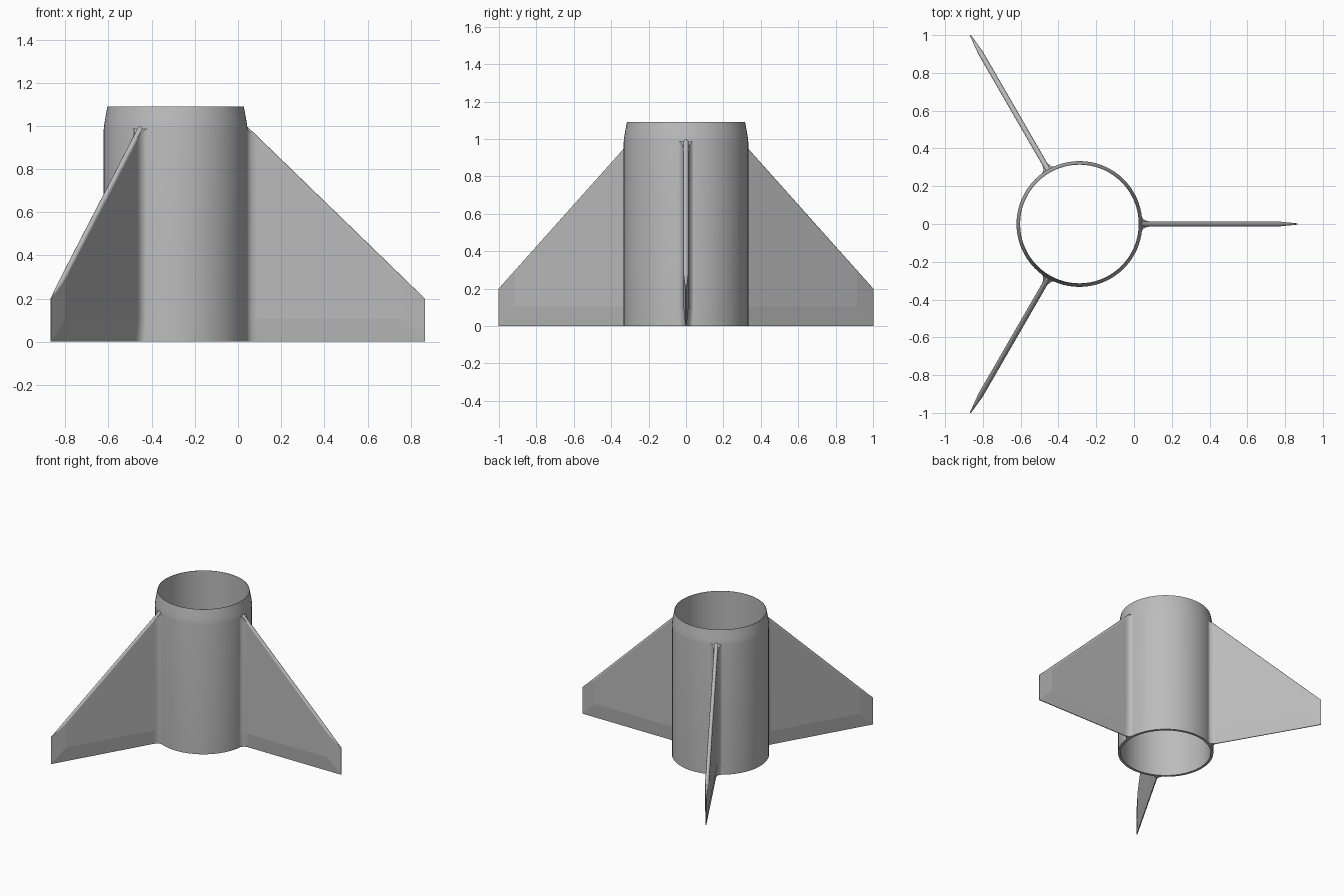
import bpy, bmesh, math
from mathutils import Matrix, Vector

cube = bpy.data.objects.get("Cube")
if cube:
    bpy.data.objects.remove(cube, do_unlink=True)

CENTRE_X = -0.289
R = 0.333            # body radius
TIP = 1.155          # fin tip radius
HALF = 0.014         # fin half thickness
EDGE = 0.003         # half thickness of the sharpened edges
BEVEL = 0.108        # width of the sharpened border
ROOT = 0.325         # fin root, buried in the wall

grey = bpy.data.materials.new("plain grey")
grey.use_nodes = True
colour = (0.5, 0.5, 0.5, 1)
grey.diffuse_color = colour
grey.node_tree.nodes["Principled BSDF"].inputs["Base Color"].default_value = colour


def finish(bm, name, angle=0.0, smooth=True):
    bmesh.ops.remove_doubles(bm, verts=bm.verts, dist=1e-5)
    bmesh.ops.recalc_face_normals(bm, faces=bm.faces)
    mesh = bpy.data.meshes.new(name)
    bm.to_mesh(mesh)
    bm.free()
    mesh.materials.append(grey)
    obj = bpy.data.objects.new(name, mesh)
    bpy.context.collection.objects.link(obj)
    obj.matrix_world = Matrix.Translation((CENTRE_X, 0, 0)) @ Matrix.Rotation(angle, 4, 'Z')
    if smooth:
        bpy.ops.object.select_all(action='DESELECT')
        obj.select_set(True)
        bpy.context.view_layer.objects.active = obj
        bpy.ops.object.shade_smooth_by_angle(angle=math.radians(35))
    return obj


def add_face(bm, points, side):
    bm.faces.new([bm.verts.new((x, y * side, z)) for x, y, z in points])


def leading_z(r):
    # height of the sloping front edge at a given radius
    return 0.2 + 0.969 * (TIP - r)


# Hollow body tube with a tapered shoulder
def build_tube():
    bm = bmesh.new()
    inner = 0.314
    profile = [(inner, 0), (R, 0), (R, 0.985), (0.331, 1.005),
               (0.326, 1.035), (0.316, 1.09), (inner, 1.09)]
    verts = [bm.verts.new((r, 0, z)) for r, z in profile]
    edges = [bm.edges.new((verts[i], verts[(i + 1) % len(verts)])) for i in range(len(verts))]
    bmesh.ops.spin(bm, geom=verts + edges, cent=(0, 0, 0), axis=(0, 0, 1),
                   angle=math.tau, steps=72, use_merge=False)
    finish(bm, "body_tube")


# Fin: flat panel, sharpened lower and outer borders, rounded sloping edge
def build_fin(name, angle):
    bm = bmesh.new()
    inset = TIP - BEVEL
    a, b = (ROOT, HALF, BEVEL), (inset, HALF, BEVEL)
    low_root, low_tip, high_tip = (ROOT, EDGE, 0), (TIP, EDGE, 0), (TIP, EDGE, 0.2)
    steps = 5

    def rounded(r, i):
        t = i / steps * math.pi / 2
        return (r, HALF * math.cos(t), leading_z(r) - 0.02 * (1 - math.sin(t)))

    tip_row = [rounded(inset, i) for i in range(steps + 1)]
    root_row = [rounded(ROOT, i) for i in range(steps + 1)]
    mid = lambda p: (p[0], 0, p[2])
    for side in (1, -1):
        add_face(bm, (a, b, tip_row[0], root_row[0]), side)
        add_face(bm, (low_root, low_tip, b, a), side)
        add_face(bm, (low_tip, high_tip, tip_row[0], b), side)
        for i in range(steps):
            add_face(bm, (root_row[i], tip_row[i], tip_row[i + 1], root_row[i + 1]), side)
            add_face(bm, (tip_row[i], high_tip, tip_row[i + 1]), side)
        add_face(bm, (tip_row[-1], high_tip, mid(high_tip)), side)
        add_face(bm, (low_root, mid(low_root), mid(low_tip), low_tip), side)
        add_face(bm, (low_tip, mid(low_tip), mid(high_tip), high_tip), side)
    finish(bm, name, angle, smooth=False)


# Concave blend between fin and body, following the fin's thickness
def build_fillet(name, angle):
    bm = bmesh.new()
    steps = 8
    reach, spread = 0.375, 0.046
    wall = math.sqrt(R * R - spread * spread) - 0.001

    def row(half, level):
        points = []
        for i in range(steps + 1):
            t = i / steps * math.pi / 2
            r = reach - (reach - wall) * math.sin(t)
            y = spread - (spread - half) * math.cos(t)
            points.append((r, y, leading_z(r) - 0.012 if level is None else level))
        return points

    rows = [row(EDGE, 0), row(HALF, BEVEL), row(HALF, None)]
    for side in (1, -1):
        for low, high in zip(rows, rows[1:]):
            for i in range(steps):
                add_face(bm, (low[i], low[i + 1], high[i + 1], high[i]), side)
        # end caps reach in to the middle of the fin
        for end in (rows[0], rows[-1]):
            for p, q in zip(end, end[1:]):
                add_face(bm, (p, q, (q[0], 0, q[2]), (p[0], 0, p[2])), side)
    finish(bm, name, angle)


build_tube()
for label, degrees in (("left", 0), ("back", 120), ("front", 240)):
    build_fin(label + "_fin", math.radians(degrees))
    build_fillet(label + "_fin_fillet", math.radians(degrees))
